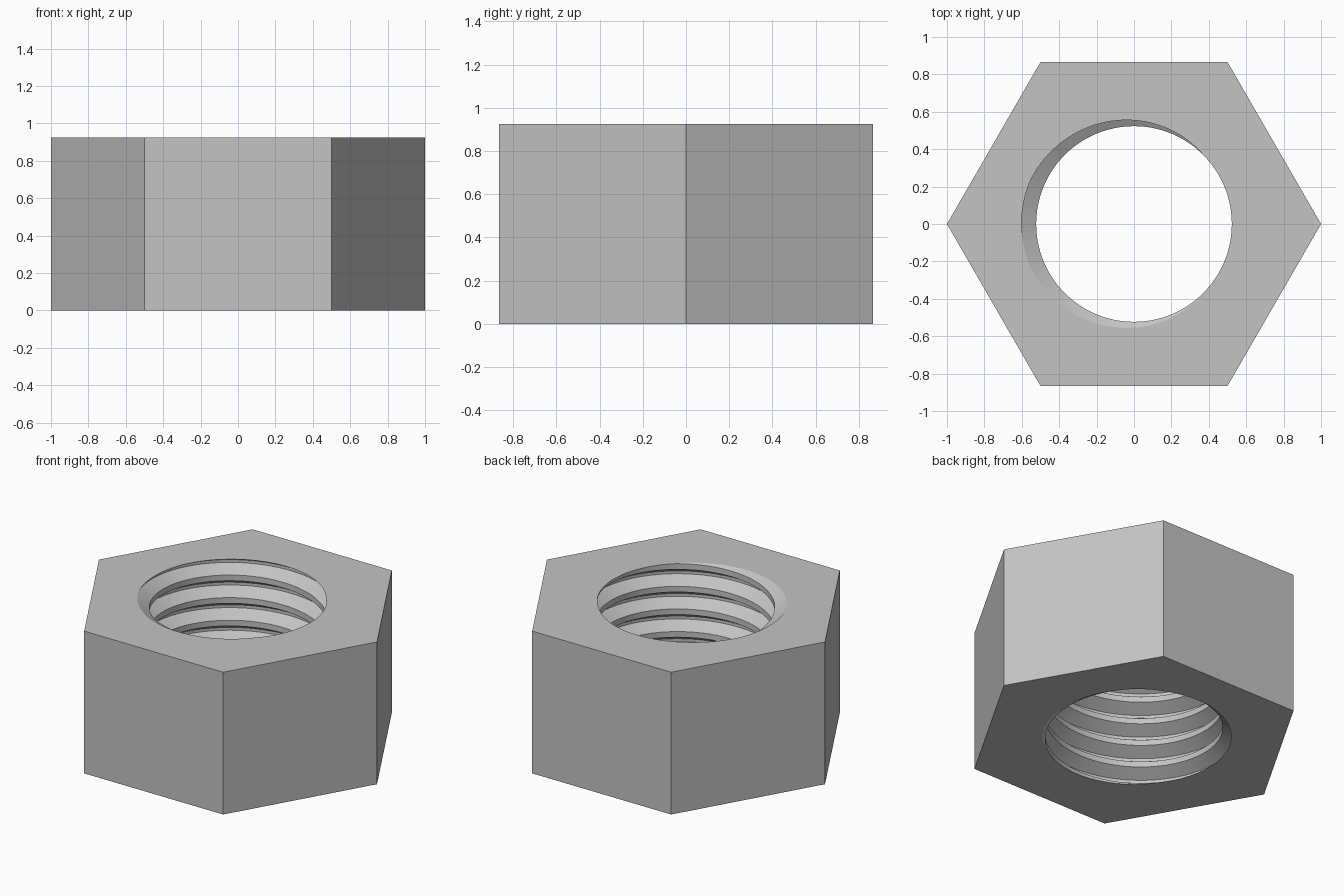
import bpy, bmesh, math
from mathutils import Vector

cube = bpy.data.objects.get("Cube")
if cube:
    bpy.data.objects.remove(cube)

HEIGHT = 0.925
MINOR, MAJOR = 0.523, 0.601
PITCH = 0.147
SEGMENTS = 120

steel = bpy.data.materials.new("steel_grey")
steel.use_nodes = True
grey = (0.55, 0.55, 0.55, 1)
steel.diffuse_color = grey
steel.node_tree.nodes["Principled BSDF"].inputs["Base Color"].default_value = grey

bm = bmesh.new()

# Threaded bore: one groove profile repeated along a right-handed helix
groove = [(-3 / 8, MINOR), (-1 / 16, MAJOR), (1 / 16, MAJOR), (3 / 8, MINOR)]
turns = math.ceil(HEIGHT / PITCH) + 3
columns = []
for i in range(SEGMENTS):
    a = math.tau * i / SEGMENTS
    lead = HEIGHT + PITCH * (i / SEGMENTS - 0.5)   # groove meets the top at -x
    columns.append([
        bm.verts.new((r * math.cos(a), r * math.sin(a), lead + PITCH * (k + off)))
        for k in range(-turns, 4) for off, r in groove])

rows = len(columns[0])
step = len(groove)
for i in range(SEGMENTS):
    here, after = columns[i], columns[(i + 1) % SEGMENTS]
    shift = step if i == SEGMENTS - 1 else 0       # closing column climbs one pitch
    for j in range(rows - 1 - shift):
        bm.faces.new((here[j], here[j + 1], after[j + 1 + shift], after[j + shift]))

# Trim the bore flush with both ends
for z, direction in ((0, -1), (HEIGHT, 1)):
    bmesh.ops.bisect_plane(bm, geom=bm.verts[:] + bm.edges[:] + bm.faces[:], dist=1e-5,
                           plane_co=(0, 0, z), plane_no=(0, 0, direction), clear_outer=True)
bmesh.ops.remove_doubles(bm, verts=bm.verts[:], dist=1e-5)
rims = {z: [e for e in bm.edges if e.is_boundary
            and all(abs(v.co.z - z) < 1e-4 for v in e.verts)] for z in (0, HEIGHT)}

# Hexagonal sides
rings = {z: [bm.verts.new((math.cos(k * math.pi / 3), math.sin(k * math.pi / 3), z))
             for k in range(6)] for z in (0, HEIGHT)}
low, high = rings[0], rings[HEIGHT]
for k in range(6):
    n = (k + 1) % 6
    bm.faces.new((low[k], low[n], high[n], high[k]))

# End faces between the hexagon and the bore
for z, ring in rings.items():
    outline = [bm.edges.get((ring[k], ring[(k + 1) % 6])) for k in range(6)]
    bmesh.ops.triangle_fill(bm, edges=outline + rims[z], use_beauty=True,
                            normal=Vector((0, 0, 1 if z else -1)))
bmesh.ops.recalc_face_normals(bm, faces=bm.faces[:])

mesh = bpy.data.meshes.new("hex_nut")
bm.to_mesh(mesh)
bm.free()
mesh.materials.append(steel)
nut = bpy.data.objects.new("hex_nut", mesh)
bpy.context.collection.objects.link(nut)

bpy.ops.object.select_all(action="DESELECT")
nut.select_set(True)
bpy.context.view_layer.objects.active = nut
bpy.ops.object.shade_smooth_by_angle(angle=math.radians(20))
